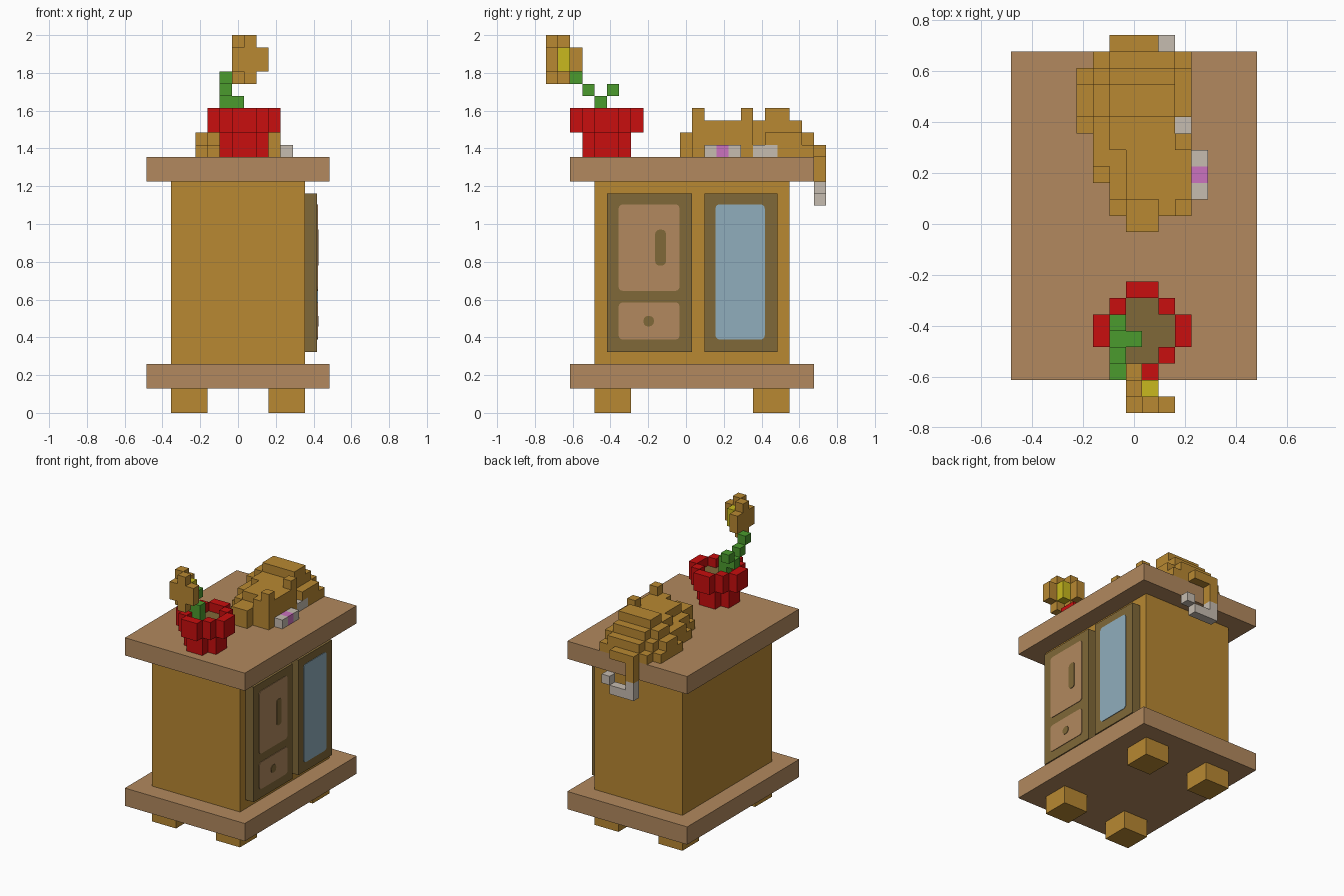
import bpy, bmesh, math

if "Cube" in bpy.data.objects:
    bpy.data.objects.remove(bpy.data.objects["Cube"])

U = 2 / 31  # one cube of the blocky model


def mat(name, r, g, b):
    m = bpy.data.materials.new(name)
    m.diffuse_color = (r, g, b, 1)
    m.use_nodes = True
    m.node_tree.nodes["Principled BSDF"].inputs["Base Color"].default_value = m.diffuse_color
    return m


GOLD = mat("golden_wood", 0.479, 0.246, 0.032)
TAN = mat("tan_wood", 0.445, 0.250, 0.112)
DARK = mat("dark_brown", 0.216, 0.138, 0.040)
GLASS = mat("pale_blue_glass", 0.279, 0.423, 0.503)
RED = mat("red_clay", 0.578, 0.0044, 0.0044)
GREEN = mat("leaf_green", 0.070, 0.328, 0.026)
WHITE = mat("off_white", 0.565, 0.503, 0.434)
PINK = mat("pink", 0.597, 0.171, 0.521)
YELLOW = mat("yellow", 0.578, 0.485, 0.013)


def finish(name, bm, mats):
    me = bpy.data.meshes.new(name)
    bm.to_mesh(me)
    bm.free()
    for m in mats:
        me.materials.append(m)
    ob = bpy.data.objects.new(name, me)
    bpy.context.collection.objects.link(ob)
    return ob


def box(name, m, x0, x1, y0, y1, z0, z1):
    """Box given in cube units."""
    bm = bmesh.new()
    bmesh.ops.create_cube(bm, size=1)
    for v in bm.verts:
        v.co = (((x0 + x1) / 2 + v.co.x * (x1 - x0)) * U,
                ((y0 + y1) / 2 + v.co.y * (y1 - y0)) * U,
                ((z0 + z1) / 2 + v.co.z * (z1 - z0)) * U)
    return finish(name, bm, [m])


def plate(name, m, x, y0, y1, z0, z1, r, thick=0.004):
    """Thin rounded plate facing +x, in model units."""
    bm = bmesh.new()
    ring = []
    corners = [(y1 - r, z1 - r), (y0 + r, z1 - r), (y0 + r, z0 + r), (y1 - r, z0 + r)]
    for q, (cy, cz) in enumerate(corners):
        for s in range(4):
            a = math.radians(90 * q + 30 * s)
            ring.append(bm.verts.new((x, cy + r * math.cos(a), cz + r * math.sin(a))))
    face = bm.faces.new(ring)
    out = bmesh.ops.extrude_face_region(bm, geom=[face])
    for g in out["geom"]:
        if isinstance(g, bmesh.types.BMVert):
            g.co.x += thick
    bmesh.ops.remove_doubles(bm, verts=bm.verts, dist=1e-5)
    bmesh.ops.recalc_face_normals(bm, faces=bm.faces)
    return finish(name, bm, [m])


def voxels(name, cells):
    """cells: {(x, y, z): material}; only outer faces are built."""
    mats = list(dict.fromkeys(cells.values()))
    bm = bmesh.new()
    for c, m in cells.items():
        for axis in range(3):
            for s in (-1, 1):
                n = list(c)
                n[axis] += s
                if tuple(n) in cells:
                    continue
                loop = []
                for a, b in ((-1, -1), (1, -1), (1, 1), (-1, 1)):
                    p = [c[0], c[1], c[2] + 0.5]
                    p[axis] += s * 0.5
                    p[(axis + 1) % 3] += a * 0.5
                    p[(axis + 2) % 3] += b * 0.5
                    loop.append(bm.verts.new([t * U for t in p]))
                f = bm.faces.new(loop if s > 0 else loop[::-1])
                f.material_index = mats.index(m)
    return finish(name, bm, mats)


# Cabinet: feet, base, body, top
for fx, xs in (("left", -5.5), ("right", 2.5)):
    for fy, ys in (("front", -7.5), ("back", 5.5)):
        box(f"{fy}_{fx}_foot", GOLD, xs, xs + 3, ys, ys + 3, 0, 2)
box("base_slab", TAN, -7.5, 7.5, -9.5, 10.5, 2, 4)
box("cabinet_body", GOLD, -5.5, 5.5, -7.5, 8.5, 4, 19)
box("top_slab", TAN, -7.5, 7.5, -9.5, 10.5, 19, 21)

# Door frames with panels, handle, knob and glass
box("door_frame", DARK, 5.5, 6.5, -6.5, 0.5, 5, 18)
box("window_frame", DARK, 5.5, 6.5, 1.5, 7.5, 5, 18)
X = 6.5 * U
plate("door_panel", TAN, X, -0.357, -0.034, 0.646, 1.104, 0.022)
plate("drawer_panel", TAN, X, -0.357, -0.034, 0.388, 0.585, 0.022)
plate("window_glass", GLASS, X, 0.156, 0.417, 0.388, 1.104, 0.022)
plate("door_handle", DARK, X + 0.004, -0.163, -0.106, 0.78, 0.97, 0.022)
plate("drawer_knob", DARK, X + 0.004, -0.226, -0.169, 0.457, 0.514, 0.027)

# Flower pot: solid base, soil, flared rim
pot = {}
inner = [(x, y) for y, xs in ((-5, (0, 1)), (-6, range(-1, 3)),
                              (-7, range(-1, 3)), (-8, (0, 1))) for x in xs]
rim = [(0, -4), (1, -4), (-1, -5), (2, -5), (-2, -6), (3, -6),
       (-2, -7), (3, -7), (-1, -8), (2, -8), (0, -9), (1, -9)]
for x, y in inner:
    pot.update({(x, y, 21): RED, (x, y, 22): RED, (x, y, 23): DARK})
for x, y in rim:
    pot.update({(x, y, 23): RED, (x, y, 24): RED})
voxels("flower_pot", pot)

# Stem and leaves
voxels("stem", {c: GREEN for c in [(0, -7, 24), (0, -7, 25), (-1, -7, 25), (-1, -6, 26),
                                   (-1, -8, 26), (-1, -9, 27)]})

# Flower head, turned to a diagonal
flower = {}
for z in (28, 29):
    for x, y in [(0, -9), (0, -10), (0, -11), (1, -11), (2, -11)]:
        flower[x, y, z] = GOLD
    flower[1, -10, z] = YELLOW
for z in (27, 30):
    flower[0, -10, z] = flower[1, -11, z] = GOLD
voxels("flower_head", flower)

# Curled sleeping cat: per row, first x and cube heights along x
rows = {0: (0, "22"), 1: (-1, "12234"), 2: (-1, "23333"), 3: (-2, "123333"),
        4: (-2, "223333"), 5: (-2, "233334"), 6: (-3, "1233331"), 7: (-3, "2344442"),
        8: (-3, "2344442"), 9: (-3, "1233332"), 10: (-2, "122221"), 11: (-1, "111")}
cat = {}
for y, (x0, heights) in rows.items():
    for i, h in enumerate(heights):
        for k in range(int(h)):
            cat[x0 + i, y, 21 + k] = GOLD
# muzzle, nose and paws
cat.update({(4, 2, 21): WHITE, (4, 3, 21): PINK, (4, 4, 21): WHITE,
            (3, 6, 21): WHITE, (3, 7, 21): WHITE})
# hanging tail with white curled tip
cat.update({(-1, 11, 20): GOLD, (-1, 11, 19): GOLD, (-1, 11, 18): WHITE, (-1, 11, 17): WHITE,
            (0, 11, 17): WHITE, (1, 11, 17): WHITE, (2, 11, 18): WHITE})
voxels("sleeping_cat", cat)
